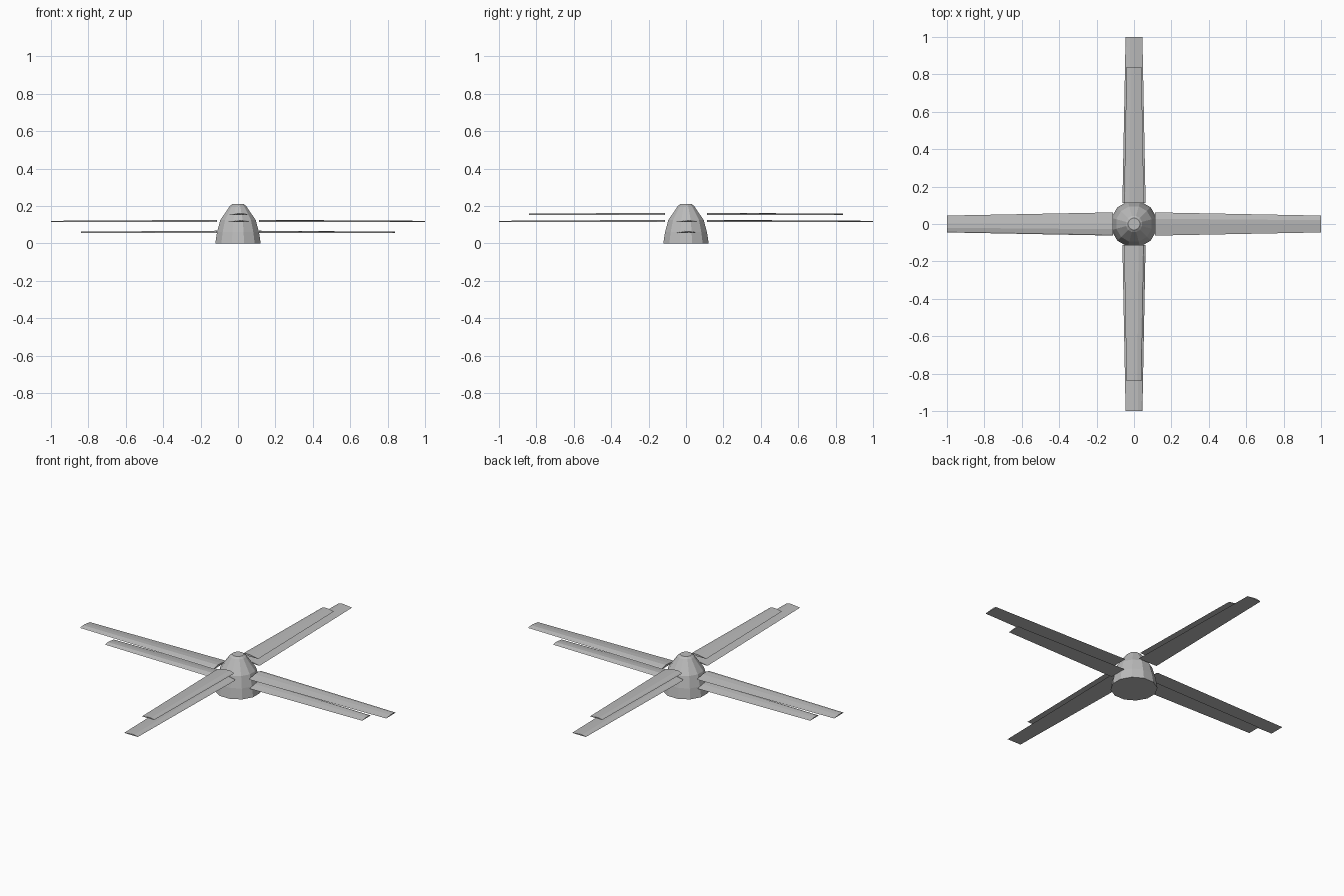
import bpy, math
from mathutils import Matrix, Vector

cube = bpy.data.objects.get("Cube")
if cube:
    bpy.data.objects.remove(cube, do_unlink=True)

grey = bpy.data.materials.new("light_grey")
grey.use_nodes = True
grey.diffuse_color = (0.5, 0.5, 0.5, 1)
grey.node_tree.nodes["Principled BSDF"].inputs["Base Color"].default_value = (0.5, 0.5, 0.5, 1)


def loft(name, rings):
    """Skin a list of equal closed rings and cap both ends."""
    n = len(rings[0])
    verts = [p for ring in rings for p in ring]
    faces = [(r * n + i, r * n + (i + 1) % n, (r + 1) * n + (i + 1) % n, (r + 1) * n + i)
             for r in range(len(rings) - 1) for i in range(n)]
    faces.append(tuple(reversed(range(n))))
    faces.append(tuple(range(len(verts) - n, len(verts))))
    mesh = bpy.data.meshes.new(name)
    mesh.from_pydata(verts, [], faces)
    mesh.materials.append(grey)
    obj = bpy.data.objects.new(name, mesh)
    bpy.context.collection.objects.link(obj)
    return obj


# Hub: faceted tapering cone with a small flat top
SIDES = 12
hub_profile = [(0.126, 0), (0.116, 0.06), (0.098, 0.125), (0.045, 0.2), (0.032, 0.21)]
loft("hub", [[(r * math.cos((i + 0.5) * math.tau / SIDES),
               r * math.sin((i + 0.5) * math.tau / SIDES), z) for i in range(SIDES)]
             for r, z in hub_profile])

# Blade section: flat underside, low arched top (chord fraction, height fraction)
section = [(-1, 0), (1, 0), (0.9, 0.4), (0.45, 1), (-0.1, 0.8)]


def blade(name, angle, length, z, root_half, tip_half):
    turn = Matrix.Rotation(math.radians(angle), 4, 'Z')
    stations = [(0.113, root_half, 0.012), (length, tip_half, 0.007)]
    return loft(name, [[turn @ Vector((x, c * half, z + h * thick)) for c, h in section]
                       for x, half, thick in stations])


# Long middle rotor, with shorter pairs below (sideways) and above (front to back)
for angle, side in ((0, "left"), (90, "back"), (180, "right"), (270, "front")):
    blade("middle_blade_" + side, angle, 1.0, 0.114, 0.062, 0.045)
    upper = side in ("back", "front")
    blade(("upper_blade_" if upper else "lower_blade_") + side, angle, 0.84,
          0.152 if upper else 0.056, 0.053, 0.04)
